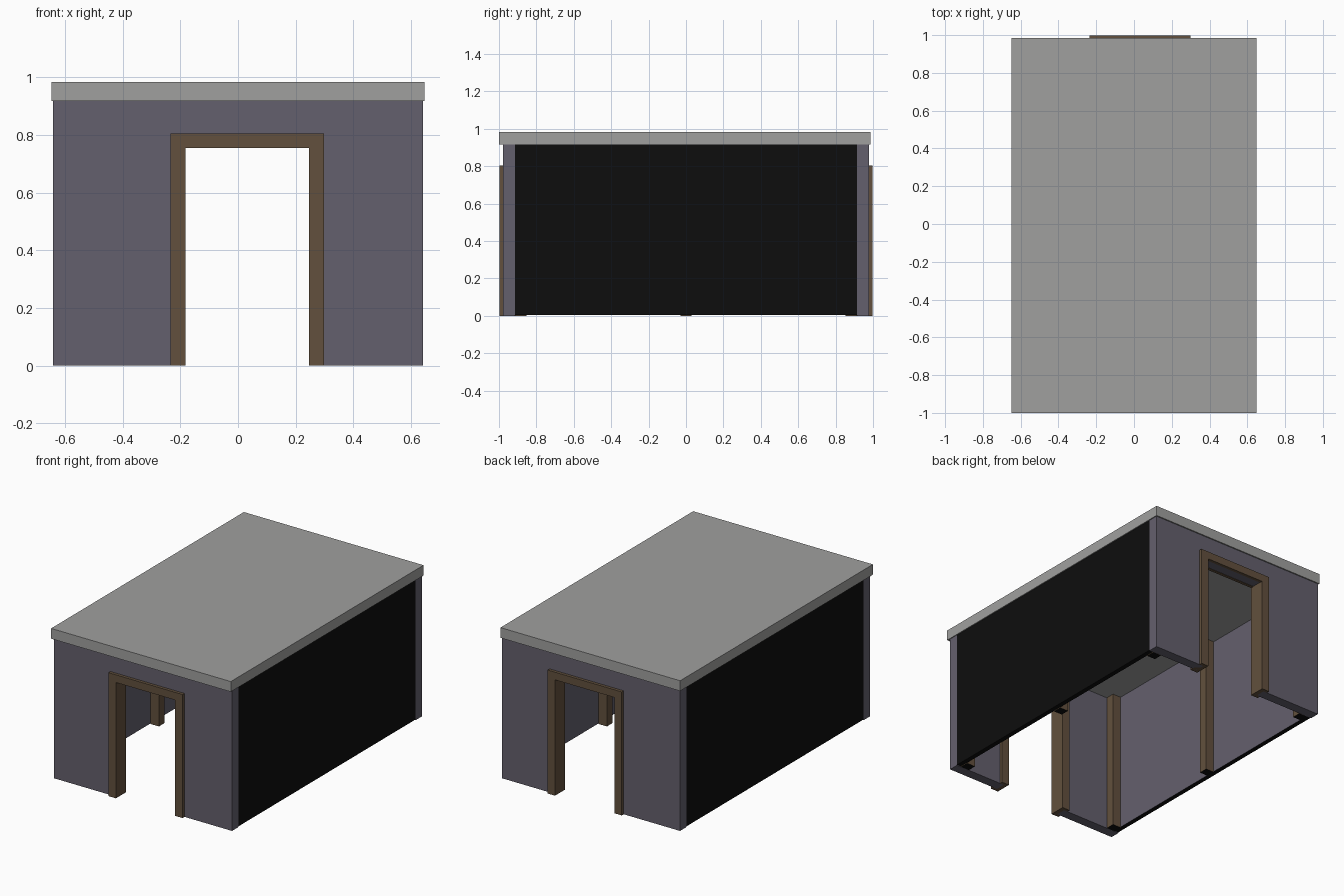
import bpy, bmesh
from mathutils import Vector

if "Cube" in bpy.data.objects:
    bpy.data.objects.remove(bpy.data.objects["Cube"])


def material(name, rgb):
    # convert display rgb (0-255) to linear
    lin = [((c / 255 + 0.055) / 1.055) ** 2.4 if c > 10 else c / 255 / 12.92 for c in rgb]
    m = bpy.data.materials.new(name)
    m.diffuse_color = (*lin, 1)
    m.use_nodes = True
    m.node_tree.nodes["Principled BSDF"].inputs["Base Color"].default_value = m.diffuse_color
    return m


PLASTER = material("purple_grey_plaster", (100, 96, 109))
WOOD = material("brown_wood", (98, 80, 61))
STONE = material("grey_roof", (160, 160, 159))
BLACK = material("black_backing", (13, 13, 13))


def finish(name, bm, mats, rule=None):
    bmesh.ops.recalc_face_normals(bm, faces=bm.faces)
    bm.normal_update()
    if rule:
        for f in bm.faces:
            f.material_index = rule(f.normal)
    me = bpy.data.meshes.new(name)
    bm.to_mesh(me)
    bm.free()
    for m in mats:
        me.materials.append(m)
    ob = bpy.data.objects.new(name, me)
    bpy.context.collection.objects.link(ob)
    return ob


def box(name, x, y, z, mats, rule=None):
    bm = bmesh.new()
    bmesh.ops.create_cube(bm, size=1)
    lo, hi = Vector((x[0], y[0], z[0])), Vector((x[1], y[1], z[1]))
    for v in bm.verts:
        v.co = Vector([(lo[i] + hi[i]) / 2 + v.co[i] * (hi[i] - lo[i]) for i in range(3)])
    return finish(name, bm, mats, rule)


def extrude_profile(name, pts, y0, y1, mats):
    # extrude an x-z outline along y
    bm = bmesh.new()
    face = bm.faces.new([bm.verts.new((x, y0, z)) for x, z in pts])
    new = bmesh.ops.extrude_face_region(bm, geom=[face])["geom"]
    for v in new:
        if isinstance(v, bmesh.types.BMVert):
            v.co.y = y1
    return finish(name, bm, mats)


def span(a, b):
    return (min(a, b), max(a, b))


TOP = 0.92
W = 0.642                      # half width of the walls
L_OUT, L_IN = 0.978, 0.913     # end wall outer and inner faces
OX0, OX1, OZ = -0.182, 0.246, 0.755   # door opening
FX0, FX1, FZ = -0.235, 0.299, 0.805   # frame outline

# End walls with doorways, and their wooden door frames
arch = [(-W, 0), (-0.21, 0), (-0.21, OZ + .002), (0.27, OZ + .002),
        (0.27, 0), (W, 0), (W, TOP), (-W, TOP)]
for s, side in ((-1, "front"), (1, "back")):
    extrude_profile(f"{side}_wall", arch, s * L_OUT, s * L_IN, [PLASTER])
    deep = span(s * 0.998, s * 0.893)
    box(f"{side}_door_jamb_left", (FX0, OX0), deep, (0, FZ), [WOOD])
    box(f"{side}_door_jamb_right", (OX1, FX1), deep, (0, FZ), [WOOD])
    box(f"{side}_door_lintel_outer", (OX0, OX1), span(s * 0.998, s * L_OUT), (OZ, FZ), [WOOD])
    box(f"{side}_door_lintel_inner", (OX0, OX1), span(s * L_IN, s * 0.893), (OZ, FZ), [WOOD])

# Side walls: plaster inside, black outside, with interior posts
for s, side in ((-1, "left"), (1, "right")):
    box(f"{side}_wall", span(s * 0.61, s * (W - 0.001)), (-L_IN, L_IN), (0.004, TOP),
        [PLASTER, BLACK], lambda n, s=s: 0 if n.x * s < -0.5 else 1)
    for y, place in ((-0.883, "front"), (0, "middle"), (0.883, "back")):
        box(f"{side}_{place}_post", span(s * 0.55, s * 0.612), (y - 0.029, y + 0.029), (0, TOP),
            [WOOD, BLACK], lambda n: 1 if n.z < -0.5 else 0)

# Flat roof slab
box("roof", (-0.648, 0.648), (-1.0, 0.986), (TOP - 0.003, 0.984), [STONE])
